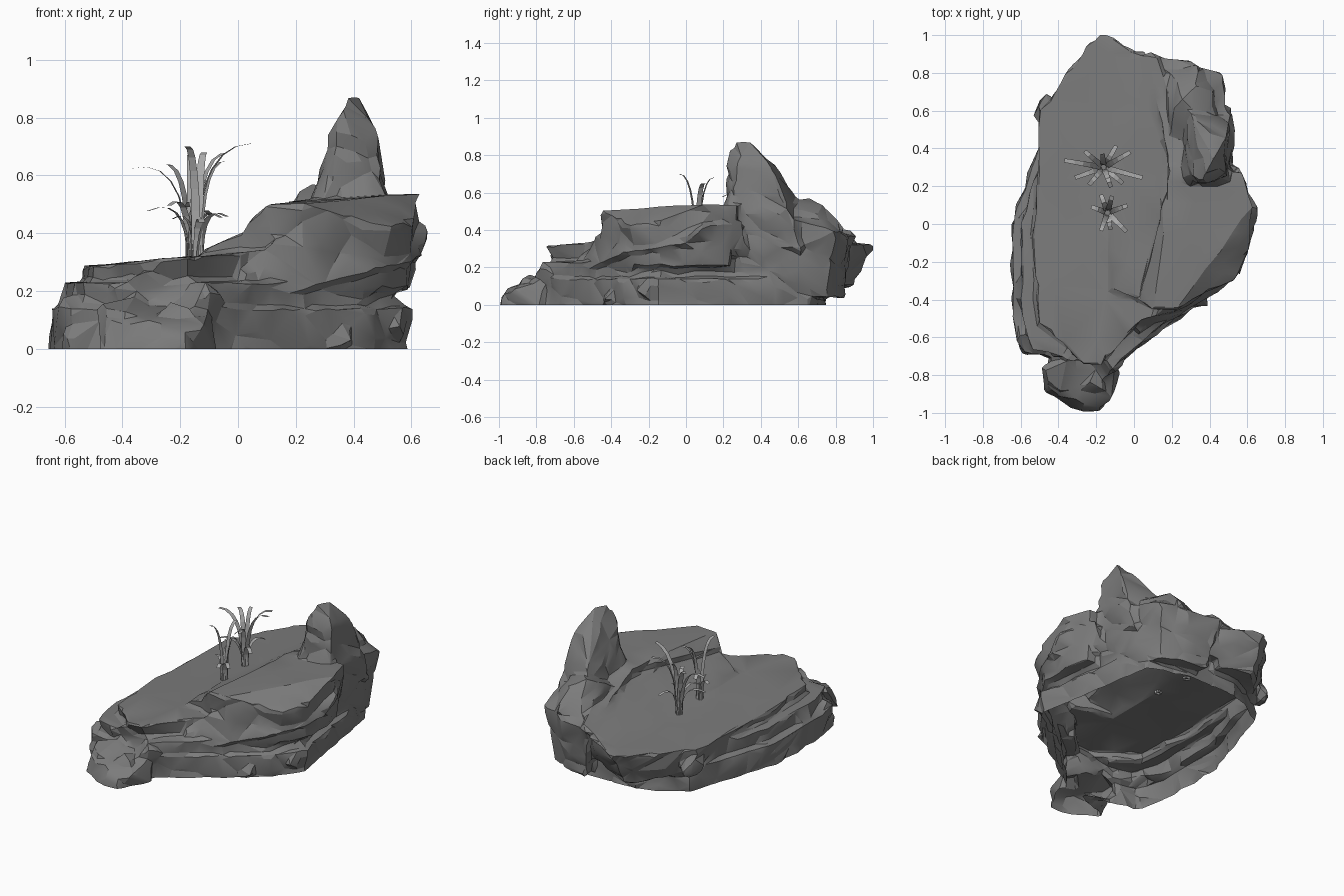
import bpy, bmesh, math, random
from mathutils import Vector, noise

random.seed(4)
old = bpy.data.objects.get("Cube")
if old:
    bpy.data.objects.remove(old, do_unlink=True)


def material(name, value):
    mat = bpy.data.materials.new(name)
    mat.use_nodes = True
    colour = (value, value, value, 1)
    mat.diffuse_color = colour
    mat.node_tree.nodes["Principled BSDF"].inputs["Base Color"].default_value = colour
    return mat


stone_grey = material("stone grey", .2)
leaf_grey = material("leaf grey", .4)
rock = bmesh.new()


def hull(points):
    """Add a convex chunk of stone."""
    verts = [rock.verts.new(p) for p in points]
    result = bmesh.ops.convex_hull(rock, input=verts)
    spare = [e for e in result["geom_interior"] if isinstance(e, bmesh.types.BMVert)]
    bmesh.ops.delete(rock, geom=spare, context="VERTS")


def block(outline, bottom, top, foot=1.0):
    """Chunk from a plan outline, with a sloping top and a scaled foot."""
    cx = sum(p[0] for p in outline) / len(outline)
    cy = sum(p[1] for p in outline) / len(outline)
    points = []
    for x, y in outline:
        points.append((x, y, top(x, y)))
        points.append((cx + (x - cx) * foot, cy + (y - cy) * foot, bottom))
    hull(points)


def boulder(x, y, z, sx, sy, sz):
    """Rough rounded chunk around a centre."""
    points = []
    for _ in range(14):
        d = Vector([random.gauss(0, 1) for _ in range(3)]).normalized()
        points.append((x + d.x * sx, y + d.y * sy, max(z + d.z * sz, -.05)))
    hull(points)


# Wide foot of the rock, in two storeys
foot = [(-.16, .75), (.2, .75), (.46, .66), (.53, .2), (.59, -.15), (.47, -.33),
        (.2, -.51), (0, -.59), (-.12, -.76), (-.58, -.68), (-.645, -.5), (-.645, 0),
        (-.52, .2), (-.45, .6)]
block(foot, -.05, lambda x, y: .14)
block([(x * .93, y * .97) for x, y in foot], .05, lambda x, y: .23)

# Smooth low slab with an overhanging rear tip
slab = [(-.5, .6), (-.42, .68), (-.24, .96), (-.17, 1.01), (.06, .91), (.1, -.46),
        (-.05, -.62), (-.17, -.75), (-.27, -.73), (-.38, -.6), (-.51, -.53), (-.53, 0)]
block(slab, .1, lambda x, y: .333 + .09 * x, .88)

# Rising strip beside it, sloping up towards the ledge
strip = [(-.13, .9), (.12, .89), (.24, .6), (.25, -.38), (.12, -.45), (-.12, -.35)]
block(strip, .15, lambda x, y: .345 + .43 * (x + .12) - .06 * max(y, 0), .9)

# Rear shoulder, undercut towards the ground
shoulder = [(.08, .9), (.3, .86), (.45, .79), (.52, .5), (.51, .25), (.18, .3)]
block(shoulder, .04, lambda x, y: .5 - .3 * max(y - .45, 0), .82)
hull([(.2, .6, .54), (.26, .66, .57), (.33, .74, .53), (.22, .76, .48), (.42, .7, .48),
      (.2, .45, .46), (.42, .5, .55), (.34, .85, .4), (.46, .78, .38), (.18, .82, .38),
      (.5, .6, .3)])

# Overhanging side ledge, tilted outward, and the lip under it
ledge = [(.02, -.41), (.1, -.46), (.22, -.46), (.3, -.4), (.52, -.29), (.61, -.14),
         (.63, .1), (.58, .28), (.2, .3)]


def ledge_top(x, y):
    return min(.41 + .9 * x, .5 + .06 * x) - .9 * max(0, x - .2) * max(0, .1 - y)


block(ledge, .2, ledge_top, .9)
hull([(.65, .08, .42), (.645, -.02, .32), (.61, -.16, .3), (.51, -.32, .28), (.22, -.51, .2),
      (.02, -.58, .17), (.02, -.54, .27), (.12, -.48, .38), (.5, .33, .26), (.56, .31, .45),
      (.1, 0, .2)])

# Tall spire
hull([(.25, .26, .45), (.29, .2, .45), (.51, .22, .45), (.52, .63, .27), (.25, .62, .4),
      (.36, .23, .82), (.38, .27, .875), (.42, .34, .88), (.31, .25, .72), (.48, .28, .76),
      (.49, .46, .74), (.41, .47, .75), (.34, .5, .66), (.27, .33, .59), (.29, .6, .57),
      (.51, .55, .5)])

# Blocky toe
hull([(-.18, -1.01, -.05), (-.27, -1.01, -.05), (-.18, -.98, .06), (-.27, -.96, .09),
      (-.48, -.91, -.05), (-.45, -.88, .1), (-.07, -.78, -.05), (-.09, -.76, .14),
      (-.13, -.92, .08), (-.5, -.75, .15), (-.3, -.6, .15)])

# Broken boulders on the toe and along the sides
for spec in [(-.22, -.84, .06, .11, .12, .11), (-.38, -.78, .09, .12, .12, .12),
             (-.3, -.69, .16, .15, .09, .12), (-.55, -.59, .08, .09, .11, .13),
             (-.15, -.72, .14, .09, .1, .13), (-.46, .58, .2, .07, .12, .09),
             (-.57, -.1, .08, .07, .16, .13), (-.57, -.35, .1, .07, .16, .13),
             (.06, -.52, .2, .1, .08, .12), (.3, -.4, .08, .13, .1, .1),
             (.52, -.12, .08, .08, .18, .1)]:
    boulder(*spec)

# Fuse the chunks into a single shell
mesh = bpy.data.meshes.new("rock")
rock.to_mesh(mesh)
rock.free()
rock_body = bpy.data.objects.new("rock_body", mesh)
bpy.context.collection.objects.link(rock_body)
bpy.context.view_layer.objects.active = rock_body
rock_body.select_set(True)
fuse = rock_body.modifiers.new("fuse", "REMESH")
fuse.mode = "VOXEL"
fuse.voxel_size = .014
bpy.ops.object.modifier_apply(modifier="fuse")

# Chisel the steep sides with slanting angular strata
bm = bmesh.new()
bm.from_mesh(rock_body.data)
bm.normal_update()
for v, n in [(v, v.normal.copy()) for v in bm.verts]:
    steep = min(1, max(0, 1.1 - n.z) * 1.6)
    p = v.co
    sample = Vector((p.x * 4.5, p.y * 3.5, p.z * 6 + p.y * 2))
    near, far = noise.voronoi(sample)[0][:2]
    v.co += n * steep * (.04 * min(far - near, .6) - .009)
bm.to_mesh(rock_body.data)
bm.free()
facet = rock_body.modifiers.new("facet", "DECIMATE")
facet.ratio = .035
bpy.ops.object.modifier_apply(modifier="facet")

# Level the foot and leave it open underneath
bm = bmesh.new()
bm.from_mesh(rock_body.data)
bmesh.ops.bisect_plane(bm, geom=bm.verts[:] + bm.edges[:] + bm.faces[:],
                       plane_co=(0, 0, 0), plane_no=(0, 0, 1), clear_inner=True)
bm.to_mesh(rock_body.data)
bm.free()
rock_body.data.materials.clear()
rock_body.data.materials.append(stone_grey)
bpy.ops.object.shade_smooth_by_angle(angle=math.radians(22))


def tuft(name, base, leaves):
    """Clump of arching strap leaves: heading, reach, height, droop."""
    bm = bmesh.new()
    for heading, reach, height, droop in leaves:
        a = math.radians(heading)
        out, side = Vector((math.cos(a), math.sin(a), 0)), Vector((-math.sin(a), math.cos(a), 0))
        rows = []
        for i in range(8):
            t = i / 7
            rise = height * math.sin(t * math.pi * droop) / math.sin(min(droop, .5) * math.pi)
            centre = Vector(base) + out * (.012 + reach * t ** 2.1) + Vector((0, 0, rise))
            half = .018 * (1 - .4 * t)
            rows.append([bm.verts.new(centre + side * s * half) for s in (-1, 1)])
        for low, high in zip(rows, rows[1:]):
            bm.faces.new((low[0], low[1], high[1], high[0]))
    mesh = bpy.data.meshes.new(name)
    bm.to_mesh(mesh)
    bm.free()
    mesh.materials.append(leaf_grey)
    bpy.context.collection.objects.link(bpy.data.objects.new(name, mesh))


# Two leafy tufts growing from the slab
tuft("rear_tuft", (-.16, .3, .31),
     [(170, .2, .32, .56), (-15, .2, .4, .5), (30, .15, .37, .53), (95, .06, .36, .45),
      (140, .12, .33, .53), (-130, .11, .2, .62), (-70, .1, .28, .6), (200, .15, .18, .62),
      (60, .12, .17, .64), (-40, .12, .16, .64)])
tuft("front_tuft", (-.14, .06, .31),
     [(75, .08, .37, .5), (-110, .09, .39, .5), (20, .1, .34, .53), (-45, .13, .16, .62),
      (160, .08, .15, .62), (110, .09, .2, .64), (-80, .08, .14, .64)])
